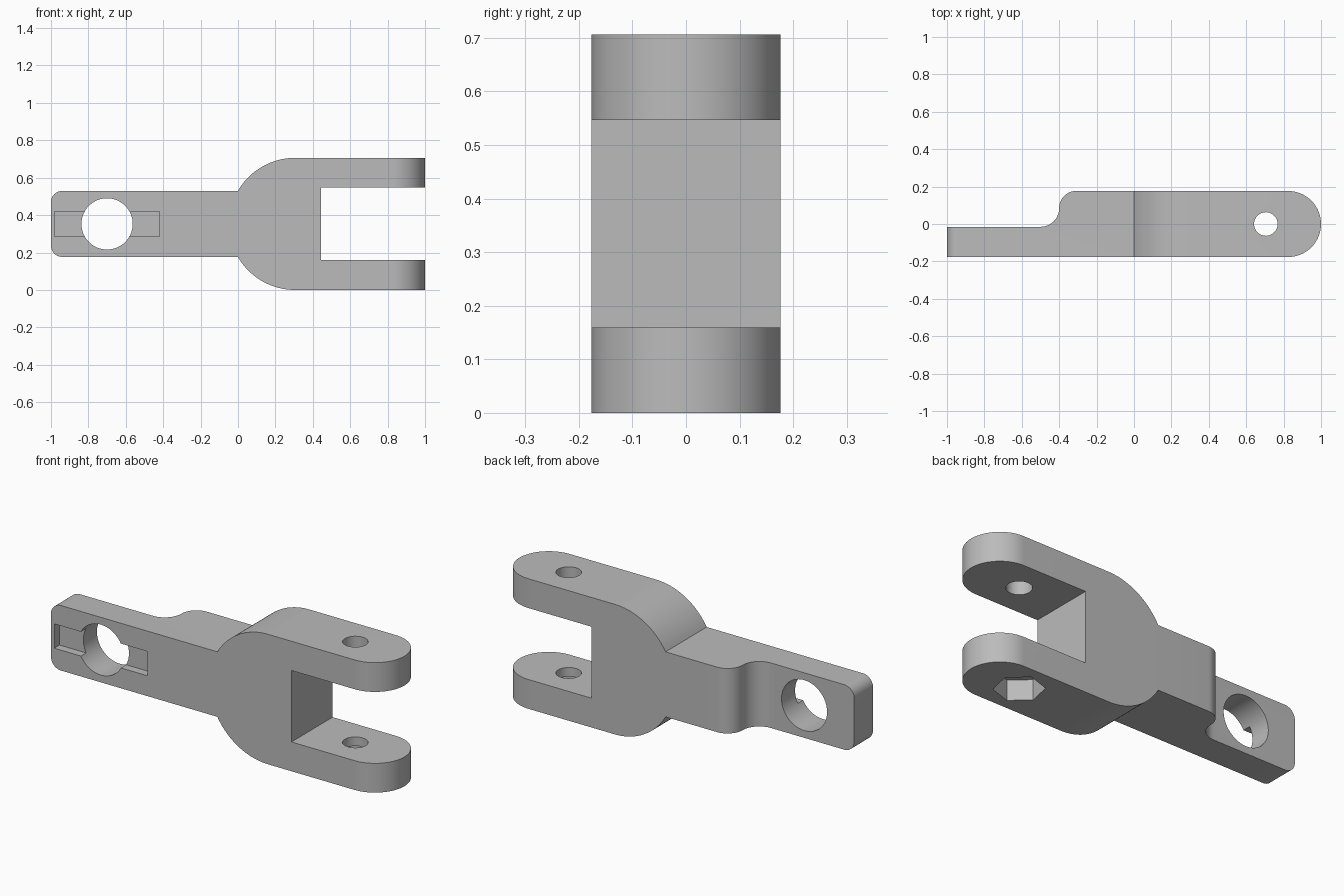
import bpy, bmesh, math
from mathutils import Matrix

cube = bpy.data.objects.get("Cube")
if cube:
    bpy.data.objects.remove(cube, do_unlink=True)

steel = bpy.data.materials.new("grey steel")
steel.use_nodes = True
steel.diffuse_color = (0.5, 0.5, 0.5, 1)
steel.node_tree.nodes["Principled BSDF"].inputs["Base Color"].default_value = (0.5, 0.5, 0.5, 1)

R = 0.353            # fork radius and half height
H = R / 2            # half thickness of the arm


def arc(cx, cy, r, start, end, n=16):
    angles = [math.radians(start + (end - start) * i / n) for i in range(n + 1)]
    return [(cx + r * math.cos(a), cy + r * math.sin(a)) for a in angles]


def prism(name, outline, axis, low, high):
    """Extrude an outline along y (outline is x, z) or z (outline is x, y)."""
    bm = bmesh.new()
    place = (lambda p: (p[0], low, p[1])) if axis == "y" else (lambda p: (p[0], p[1], low))
    face = bm.faces.new([bm.verts.new(place(p)) for p in outline])
    solid = bmesh.ops.extrude_face_region(bm, geom=[face])
    verts = [v for v in solid["geom"] if isinstance(v, bmesh.types.BMVert)]
    shift = (0, high - low, 0) if axis == "y" else (0, 0, high - low)
    bmesh.ops.translate(bm, verts=verts, vec=shift)
    bmesh.ops.recalc_face_normals(bm, faces=bm.faces)
    mesh = bpy.data.meshes.new(name)
    bm.to_mesh(mesh)
    bm.free()
    mesh.materials.append(steel)
    obj = bpy.data.objects.new(name, mesh)
    bpy.context.collection.objects.link(obj)
    return obj


def combine(target, tool, operation):
    mod = target.modifiers.new(tool.name, "BOOLEAN")
    mod.operation, mod.solver, mod.object = operation, "EXACT", tool
    bpy.context.view_layer.objects.active = target
    bpy.ops.object.modifier_apply(modifier=mod.name)
    bpy.data.objects.remove(tool, do_unlink=True)


def rectangle(x0, x1, z0, z1):
    return [(x0, z0), (x1, z0), (x1, z1), (x0, z1)]


def circle(cx, cy, r, n=48):
    return arc(cx, cy, r, 0, 360, n)[:-1]


# Side silhouette: arm, rounded shoulders and two prongs, mirrored about mid height
lower = arc(-0.94, R - H + 0.06, 0.06, 180, 270, 10)
lower += arc(0.305, R, R, 210, 270, 24)
lower += [(1.1, 0), (1.1, 0.159), (0.445, 0.159)]
upper = [(x, 2 * R - z) for x, z in reversed(lower)]
yoke = prism("clevis_yoke", lower + upper, "y", -H, H)

# Plan silhouette: round prong ends and the stepped tongue
plan = [(-1.1, -H)] + arc(1 - H, 0, H, -90, 90, 40)
plan += arc(-0.31, H - 0.09, 0.09, 90, 180, 14)
plan += arc(-0.5, 0.085, 0.1, 0, -90, 14) + [(-1.1, -0.015)]
combine(yoke, prism("plan_shape", plan, "z", -0.1, 0.9), "INTERSECT")

# Tongue hole and shallow keyway
combine(yoke, prism("tongue_hole", circle(-0.7, R, 0.137, 64), "y", -0.5, 0.5), "DIFFERENCE")
combine(yoke, prism("keyway", rectangle(-0.98, -0.42, 0.287, 0.419), "y", -0.5, -H + 0.045), "DIFFERENCE")

# Pin hole through both prongs and nut pocket under the lower one
combine(yoke, prism("pin_hole", circle(0.705, 0, 0.063), "z", -0.1, 0.9), "DIFFERENCE")
hexagon = arc(0.705, 0, 0.124, 18, 318, 5)
combine(yoke, prism("nut_pocket", hexagon, "z", -0.1, 0.11), "DIFFERENCE")

bpy.ops.object.select_all(action="DESELECT")
yoke.select_set(True)
bpy.context.view_layer.objects.active = yoke
bpy.ops.object.shade_smooth_by_angle(angle=math.radians(25))
